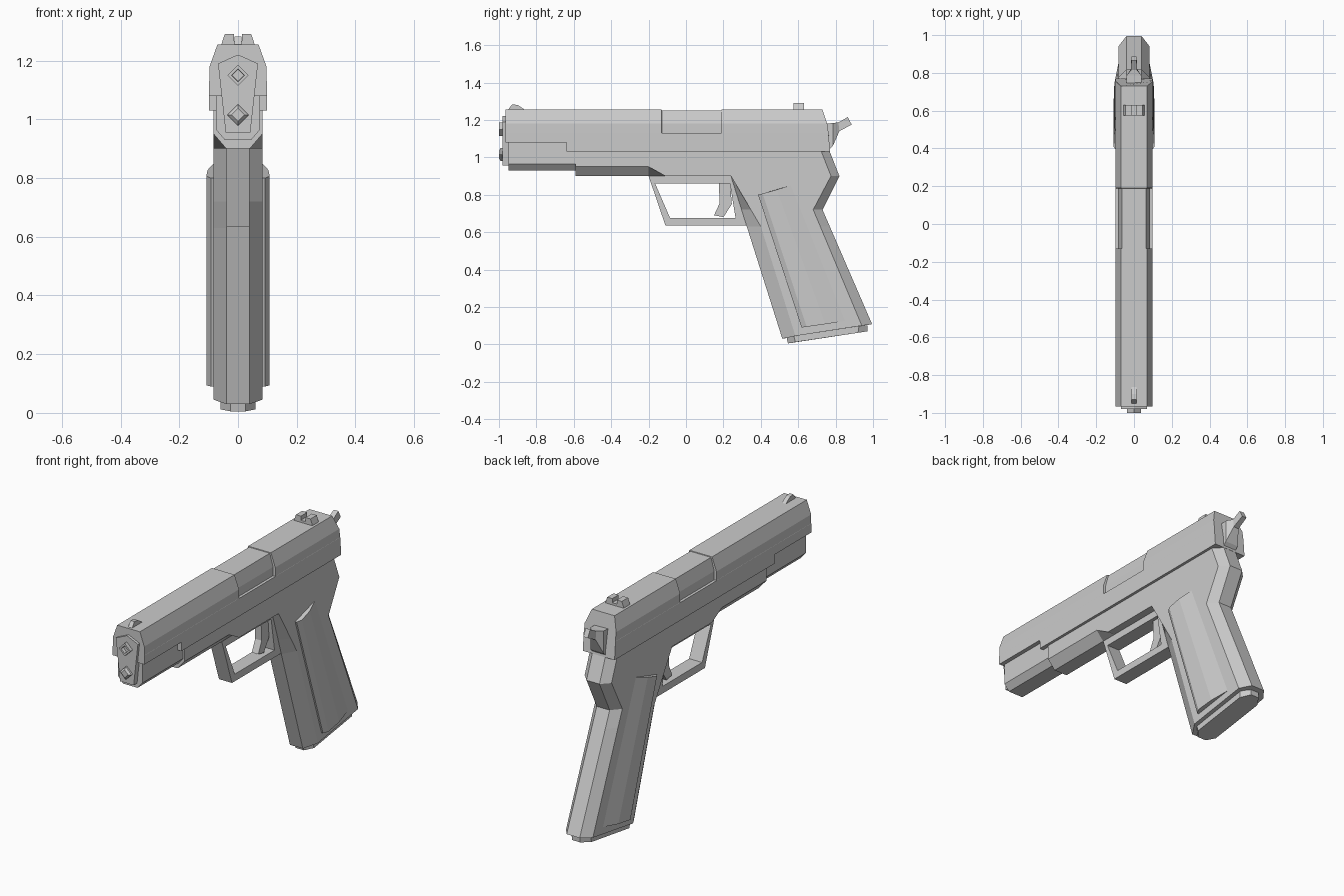
import bpy, bmesh, math

if "Cube" in bpy.data.objects:
    bpy.data.objects.remove(bpy.data.objects["Cube"])

grey = bpy.data.materials.new("plain_grey")
grey.diffuse_color = (0.6, 0.6, 0.6, 1)
grey.use_nodes = True
grey.node_tree.nodes["Principled BSDF"].inputs["Base Color"].default_value = grey.diffuse_color


def finish(name, bm):
    bmesh.ops.remove_doubles(bm, verts=bm.verts, dist=1e-5)
    bmesh.ops.recalc_face_normals(bm, faces=bm.faces)
    me = bpy.data.meshes.new(name)
    bm.to_mesh(me)
    bm.free()
    me.materials.append(grey)
    ob = bpy.data.objects.new(name, me)
    bpy.context.collection.objects.link(ob)
    return ob


def loft(name, rings):
    """Skin a series of closed 3D rings and cap both ends."""
    bm = bmesh.new()
    vs = [[bm.verts.new(p) for p in r] for r in rings]
    n = len(rings[0])
    for a, b in zip(vs, vs[1:]):
        for i in range(n):
            j = (i + 1) % n
            # skip quads that collapse where two rings share an edge
            if (a[i].co - b[i].co).length + (a[j].co - b[j].co).length > 1e-5:
                bm.faces.new((a[i], a[j], b[j], b[i]))
    bm.faces.new(vs[0])
    bm.faces.new(vs[-1])
    return finish(name, bm)


def mirror_ring(half):
    return half + [(-x, y, z) for x, y, z in reversed(half)]


def section(y, half):
    """Symmetric cross-section at a given y from (x, z) points."""
    return mirror_ring([(x, y, z) for x, z in half])


def prism(name, pts, w, x=0):
    """Side profile of (y, z) points extruded across x."""
    return loft(name, [[(x + s * w, y, z) for y, z in pts] for s in (-1, 1)])


def diamond(y, z, r):
    return [(r * math.cos(k * math.pi / 2), y, z + r * math.sin(k * math.pi / 2))
            for k in range(4)]


# Slide, with the recessed ejection port in the middle
def slide_half(zb):
    return [(.098, zb), (.098, 1.13), (.0975, 1.131), (.097, 1.18), (.07, 1.255)]


port = [(.098, 1.03), (.098, 1.13), (.084, 1.131), (.084, 1.18), (.064, 1.251)]
rear_y = [.77, .762, .762, .755, .73]
rear = mirror_ring([(x, y, z) for (x, z), y in zip(slide_half(1.03), rear_y)])
loft("slide", [section(-.965, slide_half(1.08)), section(-.64, slide_half(1.08)),
               section(-.639, slide_half(1.03)), section(-.13, slide_half(1.03)),
               section(-.129, port), section(.189, port),
               section(.19, slide_half(1.03)), rear])

# Front of the frame under the slide
dust = [(.075, 1.1), (.075, .965), (.045, .93)]
loft("dust_cover", [section(-.95, dust), section(-.58, dust)])

# Middle of the frame, chamfer fading out at the trigger guard
cham = [(.083, 1.06), (.083, .95), (.04, .9)]
flat = [(.083, 1.06), (.083, .9), (.04, .9)]
loft("frame", [section(-.59, cham), section(-.2, cham),
               section(-.11, flat), section(.27, flat)])

# Grip: chamfered rings of front, front side, back side and back points
levels = [
    [(.20, 1.04), (.20, 1.04), (.72, 1.04), (.765, 1.04)],
    [(.24, .9), (.24, .9), (.775, .9), (.82, .9)],
    [(.297, .72), (.347, .72), (.68, .72), (.73, .72)],
    [(.325, .63), (.40, .63), (.718, .63), (.769, .63)],
    [(.515, .03), (.585, .045), (.94, .1), (.995, .108)],
]
loft("grip", [mirror_ring([(x, y, z) for x, (y, z) in zip((.04, .083, .083, .04), lv)])
              for lv in levels])

# Grip panels, proud at the front and sloping into the grip behind
top = [(.385, .80), (.41, .806), (.485, .827), (.56, .85)]
bottom = [(.618, .09), (.645, .094), (.745, .108), (.85, .125)]
for s, side in ((1, "right"), (-1, "left")):
    rings = []
    for row in (top, bottom):
        outer = [(s * x, y, z) for x, (y, z) in zip((.092, .108, .104, .083), row)]
        inner = [(s * .06, y, z) for y, z in reversed(row)]
        rings.append(outer + inner)
    loft("grip_panel_" + side, rings)

# Magazine base below the grip
base = [(.535, .545, .05, .005), (.575, .585, .05, .012),
        (.925, .92, .1, .062), (.97, .97, .1, .07)]
loft("magazine_base", [
    mirror_ring([(x, b[i], b[2 + i]) for x, b in zip((.025, .06, .06, .025), base)])
    for i in (0, 1)])

# Trigger guard as a strip of bars: outer and inner outlines
outer = [(-.2, .9), (-.11, .635), (.33, .635), (.25, .9)]
inner = [(-.165, .86), (-.085, .675), (.265, .675), (.235, .86)]
bm = bmesh.new()
grid = [[bm.verts.new((x, y, z)) for y, z in o] for o in (outer, inner) for x in (-.04, .04)]
ol, orr, il, ir = grid
for i in range(4):
    j = (i + 1) % 4
    for a, b in ((ol, orr), (orr, ir), (ir, il), (il, ol)):
        bm.faces.new((a[i], a[j], b[j], b[i]))
finish("trigger_guard", bm)

# Trigger
prism("trigger", [(.175, .87), (.235, .87), (.245, .75), (.2, .68), (.15, .69), (.18, .755)], .02)

# Hammer, narrowing to the spur
loft("hammer", [mirror_ring([(w, y0, z0), (w, y1, z1)]) for w, y0, z0, y1, z1 in
                ((.04, .74, 1.18, .76, 1.035), (.04, .785, 1.183, .785, 1.06),
                 (.016, .815, 1.187, .82, 1.14), (.014, .865, 1.215, .886, 1.175))])

# Sights
prism("front_sight", [(-.955, 1.25), (-.93, 1.283), (-.9, 1.28), (-.855, 1.25)], .012)
loft("rear_sight_base", [section(y, [(.058, 1.25), (.053, 1.267)]) for y in (.575, .63)])
for s, side in ((1, "right"), (-1, "left")):
    loft("rear_sight_post_" + side,
         [[(s * x, y, z) for x, z in ((.014, 1.262), (.055, 1.262), (.045, 1.29), (.014, 1.29))]
          for y in (.575, .63)])

# Nose plate, hollow muzzle and guide rod end
loft("nose_plate", [section(y, [(0.002, 1.22), (.068, 1.19), (.042, .955)]) for y in (-.94, -.98)])
loft("muzzle", [diamond(-.95, 1.15, .036), diamond(-1, 1.15, .036),
                diamond(-1, 1.15, .022), diamond(-.982, 1.15, .02)])
loft("guide_rod", [diamond(-.95, 1.015, .036), diamond(-.99, 1.015, .036),
                   diamond(-1, 1.015, .022)])
